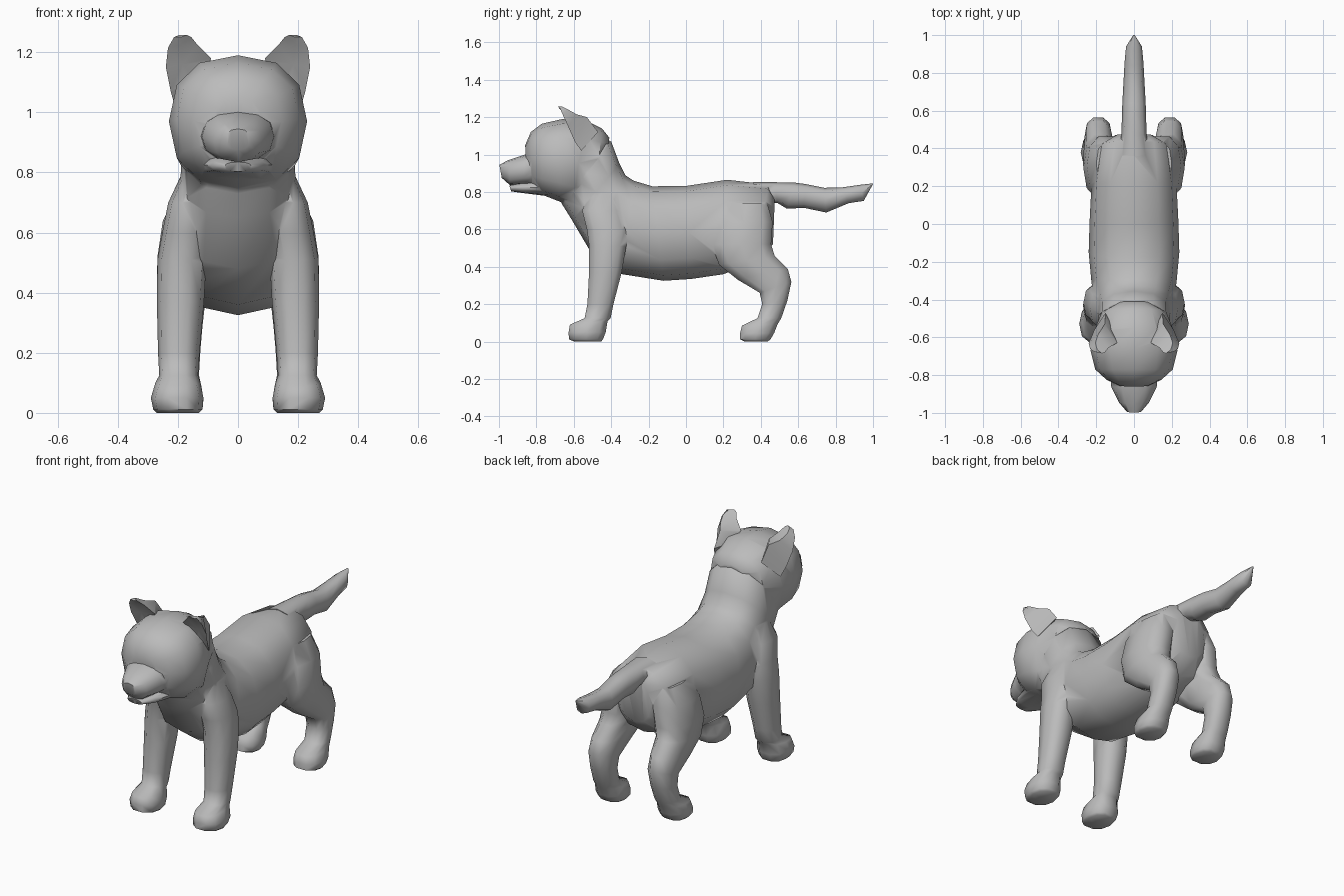
import bpy, bmesh, math
from mathutils import Vector

fur = bpy.data.materials.new("grey_fur")
fur.diffuse_color = (0.5, 0.5, 0.5, 1)


def skin(name, rings):
    """Closed tube through rings that all have the same number of points."""
    bm = bmesh.new()
    loops = [[bm.verts.new(p) for p in ring] for ring in rings]
    n = len(loops[0])
    for a, b in zip(loops, loops[1:]):
        for i in range(n):
            j = (i + 1) % n
            bm.faces.new((a[i], a[j], b[j], b[i]))
    bm.faces.new(loops[0])
    bm.faces.new(loops[-1])
    bmesh.ops.triangulate(bm, faces=[f for f in bm.faces if len(f.verts) > 4])
    bmesh.ops.recalc_face_normals(bm, faces=bm.faces)
    me = bpy.data.meshes.new(name)
    bm.to_mesh(me)
    bm.free()
    me.materials.append(fur)
    ob = bpy.data.objects.new(name, me)
    bpy.context.collection.objects.link(ob)
    return ob


def oval(x0, x1, ya, za, yb, zb, sides=12, power=0.85):
    """Ring from x0 to x1, and from side-profile point a to point b."""
    mid = Vector(((x0 + x1) / 2, (ya + yb) / 2, (za + zb) / 2))
    half = Vector((0, (ya - yb) / 2, (za - zb) / 2))
    pts = []
    for i in range(sides):
        t = 2 * math.pi * i / sides
        c, s = math.cos(t), math.sin(t)
        c = math.copysign(abs(c) ** power, c)
        s = math.copysign(abs(s) ** power, s)
        pts.append(mid + Vector((c * (x1 - x0) / 2, 0, 0)) + half * s)
    return pts


def centred(name, rows, **kw):
    return skin(name, [oval(-w, w, *r, **kw) for w, *r in rows])


def pair(name, rings):
    """Left and right copies of a part."""
    return [skin(f"{name}_{tag}", [[(s * p[0], p[1], p[2]) for p in r] for r in rings])
            for tag, s in (("left", 1), ("right", -1))]


def leg(name, rows):
    # rows: height, inner x, outer x, front y, back y, rise of the back edge
    return pair(name, [oval(x0, x1, f, z, b, z + k, sides=10) for z, x0, x1, f, b, k in rows])


# Torso and neck: half width, top y z, bottom y z
body = centred("torso", [
    (0.10, 0.475, 0.77, 0.465, 0.52),
    (0.19, 0.44, 0.84, 0.38, 0.43),
    (0.225, 0.22, 0.865, 0.20, 0.36),
    (0.235, 0.0, 0.832, 0.03, 0.335),
    (0.24, -0.18, 0.83, -0.12, 0.325),
    (0.225, -0.28, 0.86, -0.34, 0.36),
    (0.205, -0.325, 0.89, -0.51, 0.48),
    (0.19, -0.355, 0.95, -0.61, 0.65),
    (0.19, -0.40, 1.07, -0.66, 0.73),
    (0.15, -0.48, 1.10, -0.70, 0.80)])

# Head, upper muzzle and lower jaw
parts = [centred("head", [
    (0.08, -0.41, 1.09, -0.42, 0.95),
    (0.17, -0.45, 1.14, -0.48, 0.82),
    (0.215, -0.55, 1.19, -0.60, 0.72),
    (0.23, -0.66, 1.19, -0.68, 0.75),
    (0.205, -0.77, 1.165, -0.77, 0.785),
    (0.145, -0.83, 1.12, -0.82, 0.82),
    (0.08, -0.86, 1.05, -0.85, 0.87)])]
parts.append(centred("muzzle", [
    (0.13, -0.74, 1.02, -0.74, 0.83),
    (0.12, -0.86, 1.0, -0.87, 0.838),
    (0.08, -0.95, 0.97, -0.94, 0.835),
    (0.04, -0.998, 0.945, -0.985, 0.875)]))
parts.append(centred("lower_jaw", [
    (0.13, -0.72, 0.88, -0.72, 0.775),
    (0.09, -0.87, 0.85, -0.88, 0.795),
    (0.045, -0.945, 0.835, -0.935, 0.803)]))

# Ears: inner, front, outer and back edge, from root to tip
parts += pair("ear", [
    [(0.10, -0.58, 1.13), (0.16, -0.57, 1.06), (0.21, -0.56, 1.02), (0.15, -0.47, 1.12)],
    [(0.09, -0.63, 1.18), (0.16, -0.60, 1.10), (0.224, -0.595, 1.07), (0.155, -0.53, 1.20)],
    [(0.135, -0.655, 1.225), (0.185, -0.62, 1.16), (0.24, -0.63, 1.15), (0.19, -0.585, 1.215)],
    [(0.155, -0.68, 1.25), (0.19, -0.66, 1.225), (0.233, -0.66, 1.215), (0.205, -0.63, 1.24)],
    [(0.17, -0.685, 1.258), (0.19, -0.68, 1.25), (0.213, -0.675, 1.25), (0.195, -0.665, 1.258)]])

# Front legs with paws
parts += leg("front_leg", [
    (0.80, 0.08, 0.185, -0.52, -0.38, 0),
    (0.70, 0.08, 0.232, -0.56, -0.33, 0),
    (0.60, 0.09, 0.252, -0.535, -0.30, 0),
    (0.51, 0.105, 0.268, -0.522, -0.315, 0),
    (0.37, 0.113, 0.27, -0.522, -0.34, 0),
    (0.20, 0.128, 0.266, -0.53, -0.385, 0),
    (0.125, 0.133, 0.262, -0.545, -0.40, 0),
    (0.09, 0.125, 0.275, -0.625, -0.415, 0.02),
    (0.05, 0.115, 0.29, -0.632, -0.425, 0),
    (0.012, 0.118, 0.282, -0.63, -0.44, 0),
    (0.0, 0.13, 0.27, -0.60, -0.45, 0)])

# Hind legs with paws
parts += leg("hind_leg", [
    (0.74, 0.06, 0.20, 0.20, 0.44, 0),
    (0.64, 0.05, 0.25, 0.15, 0.47, 0),
    (0.52, 0.06, 0.268, 0.13, 0.462, 0),
    (0.41, 0.09, 0.27, 0.17, 0.48, 0.05),
    (0.33, 0.11, 0.265, 0.27, 0.55, 0.06),
    (0.26, 0.118, 0.26, 0.39, 0.567, 0.06),
    (0.20, 0.125, 0.258, 0.405, 0.545, 0.02),
    (0.125, 0.13, 0.26, 0.38, 0.512, 0),
    (0.085, 0.122, 0.272, 0.295, 0.495, 0.01),
    (0.045, 0.115, 0.282, 0.285, 0.475, 0),
    (0.012, 0.118, 0.278, 0.285, 0.455, 0),
    (0.0, 0.13, 0.265, 0.31, 0.44, 0)])

# Tail
parts.append(centred("tail", [
    (0.08, 0.36, 0.853, 0.38, 0.74),
    (0.067, 0.47, 0.852, 0.49, 0.74),
    (0.064, 0.58, 0.85, 0.54, 0.71),
    (0.062, 0.64, 0.842, 0.63, 0.715),
    (0.056, 0.74, 0.822, 0.75, 0.69),
    (0.05, 0.84, 0.825, 0.87, 0.74),
    (0.042, 0.93, 0.838, 0.95, 0.752),
    (0.005, 1.0, 0.846, 0.998, 0.838)], sides=8))

# Fuse all parts into one continuous skin
for p in parts:
    m = body.modifiers.new(p.name, "BOOLEAN")
    m.operation, m.solver, m.object = "UNION", "EXACT", p
bpy.context.view_layer.objects.active = body
body.select_set(True)
for m in list(body.modifiers):
    bpy.ops.object.modifier_apply(modifier=m.name)
for p in parts:
    bpy.data.objects.remove(p)
body.name = "cub_body"
bpy.ops.object.shade_smooth_by_angle(angle=math.radians(60))
